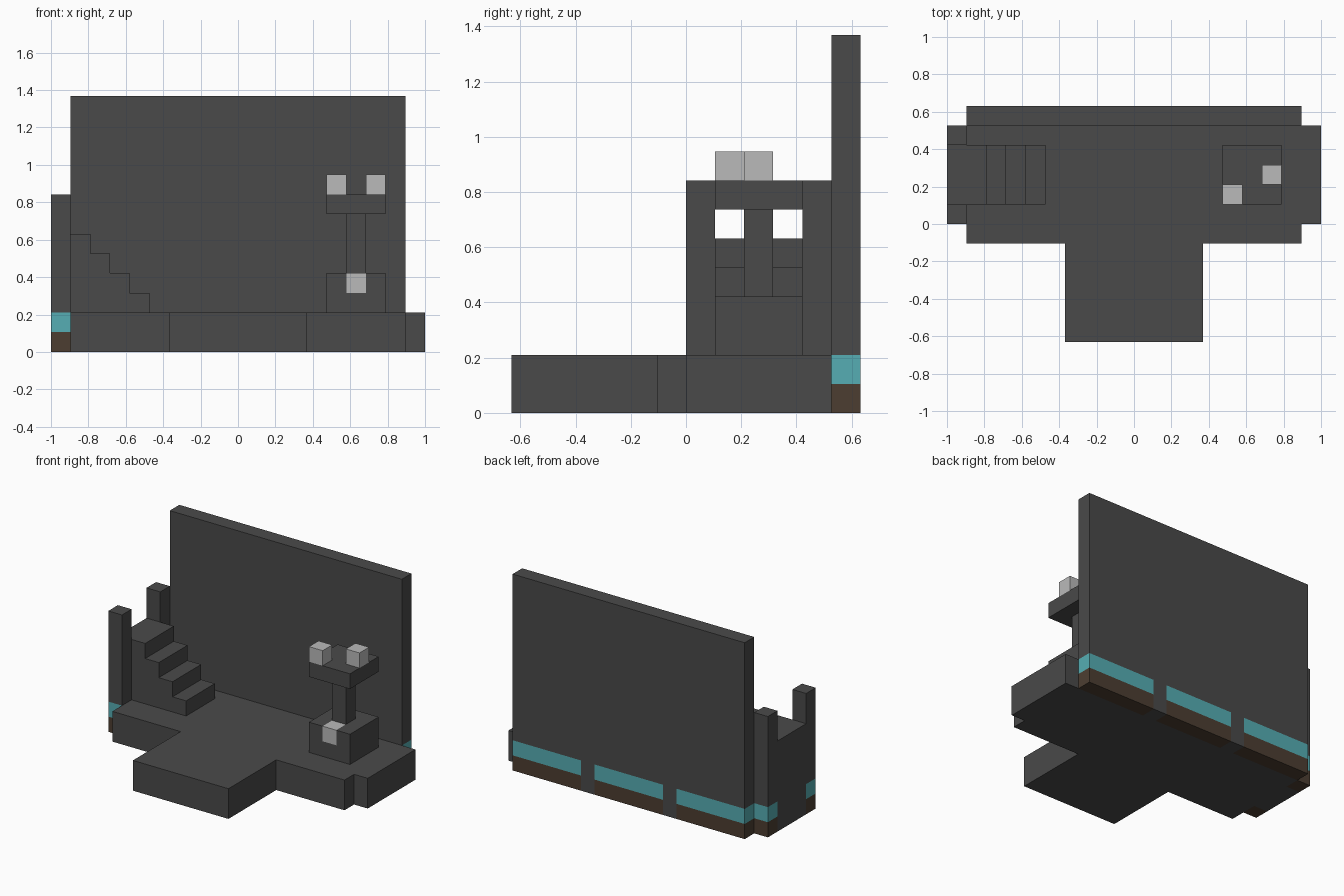
import bpy
import bmesh

default = bpy.data.objects.get("Cube")
if default:
    bpy.data.objects.remove(default, do_unlink=True)

U = 2 / 19  # one block


def material(name, rgb):
    m = bpy.data.materials.new(name)
    m.use_nodes = True
    color = (*rgb, 1)
    m.diffuse_color = color
    bsdf = m.node_tree.nodes["Principled BSDF"]
    bsdf.inputs["Base Color"].default_value = color
    bsdf.inputs["Roughness"].default_value = 0.9
    return m


STONE = material("dark_stone", (0.068, 0.068, 0.068))
LIGHT = material("pale_grey", (0.49, 0.49, 0.49))
TEAL = material("teal", (0.093, 0.423, 0.451))
BROWN = material("brown", (0.073, 0.048, 0.031))


def block(name, x, y, z, mat=STONE):
    """Box spanning the given (low, high) ranges, in blocks."""
    bm = bmesh.new()
    bmesh.ops.create_cube(bm, size=1)
    for v in bm.verts:
        v.co = [U * r[int(c > 0)] for c, r in zip(v.co, (x, y, z))]
    mesh = bpy.data.meshes.new(name)
    bm.to_mesh(mesh)
    bm.free()
    mesh.materials.append(mat)
    obj = bpy.data.objects.new(name, mesh)
    bpy.context.collection.objects.link(obj)
    return obj


def layered_foot(name, x, y):
    """Brown course with a teal course on top."""
    block(name + "_lower", x, y, (0, 1), BROWN)
    block(name + "_upper", x, y, (1, 2), TEAL)


# Floor platform with front apron and side wing
block("main_floor", (-8.5, 8.5), (-1, 5), (0, 2))
block("front_apron", (-3.5, 3.5), (-6, -1), (0, 2))
block("side_wing", (8.5, 9.5), (0, 5), (0, 2))

# Back wall on coloured footings divided by stone piers
block("back_wall", (-8.5, 8.5), (5, 6), (2, 13))
for i, x in enumerate((-8.5, -2.5, 3.5)):
    layered_foot(f"wall_foot_{i}", (x, x + 5), (5, 6))
for i, x in enumerate((-3.5, 2.5)):
    block(f"wall_pier_{i}", (x, x + 1), (5, 6), (0, 2))

# Staircase between two posts
block("stair_outer", (-9.5, -8.5), (1, 4), (0, 6))
block("stair_top", (-8.5, -7.5), (1, 4), (2, 6))
for i in range(3):
    block(f"stair_step_{i}", (-7.5 + i, -6.5 + i), (1, 4), (2, 5 - i))
for i, y in enumerate((0, 4)):
    block(f"stair_post_{i}", (-9.5, -8.5), (y, y + 1), (2, 8))
    layered_foot(f"post_foot_{i}", (-9.5, -8.5), (y, y + 1))

# Pedestal, with a notch in its front holding a pale block
block("pedestal_lower", (4.5, 7.5), (1, 4), (2, 3))
block("pedestal_back", (4.5, 7.5), (2, 4), (3, 4))
for side, x in (("right", 4.5), ("left", 6.5)):
    block(f"pedestal_front_{side}", (x, x + 1), (1, 2), (3, 4))
block("pedestal_pale_block", (5.5, 6.5), (1, 2), (3, 4), LIGHT)

# Column, tabletop and the blocks resting on it
block("table_column", (5.5, 6.5), (2, 3), (4, 7))
block("tabletop", (4.5, 7.5), (1, 4), (7, 8))
block("table_block_right", (4.5, 5.5), (1, 2), (8, 9), LIGHT)
block("table_block_left", (6.5, 7.5), (2, 3), (8, 9), LIGHT)
